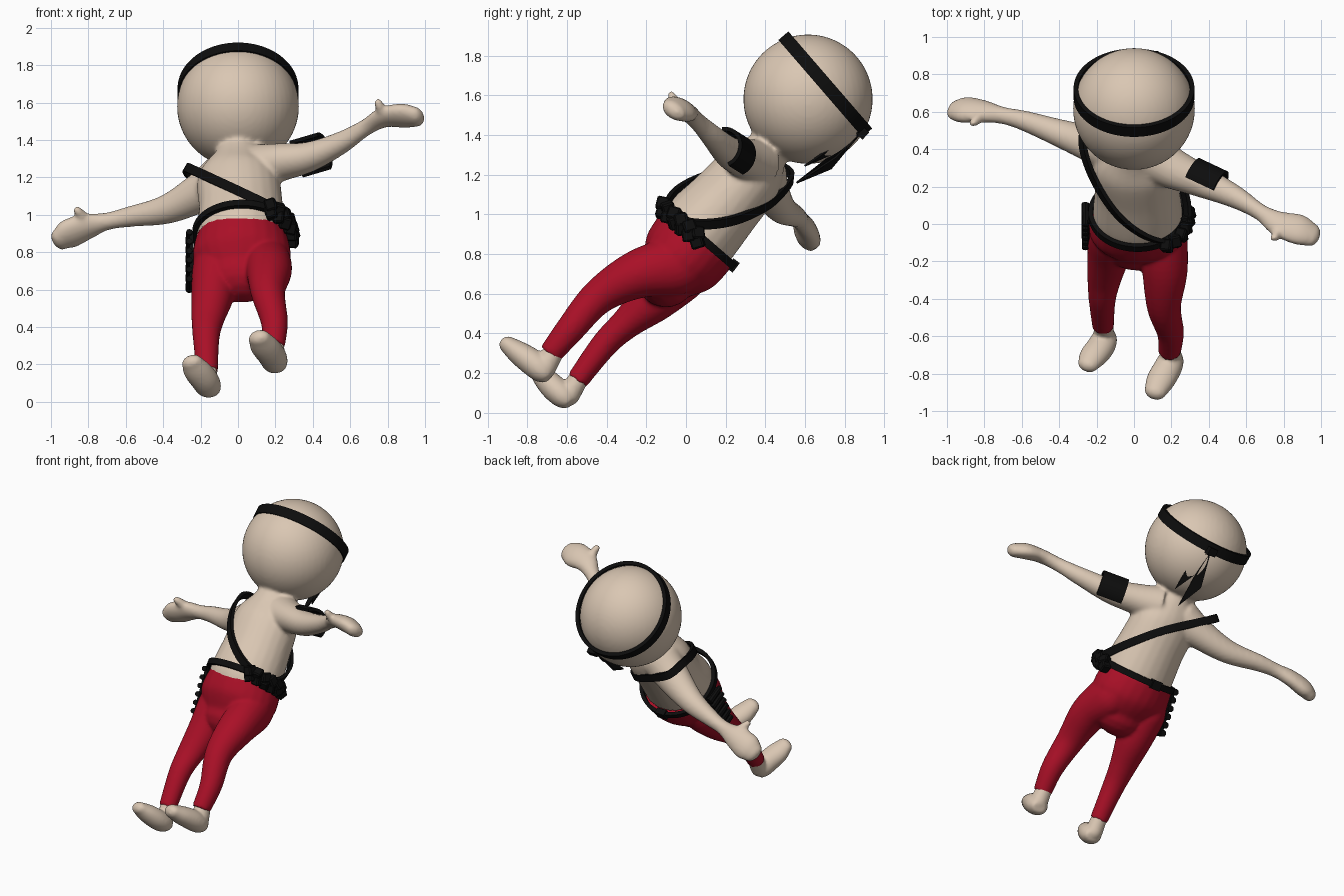
import bpy, bmesh, math, random
from mathutils import Vector, Matrix, Euler

if "Cube" in bpy.data.objects:
    bpy.data.objects.remove(bpy.data.objects["Cube"])
random.seed(4)


def material(name, rgb):
    m = bpy.data.materials.new(name)
    m.use_nodes = True
    m.diffuse_color = (*rgb, 1)
    m.node_tree.nodes["Principled BSDF"].inputs["Base Color"].default_value = (*rgb, 1)
    return m


SKIN = material("skin", (0.70, 0.57, 0.45))
RED = material("red_cloth", (0.40, 0.005, 0.02))
BLACK = material("black_cloth", (0.004, 0.004, 0.004))


def finish(bm, name, mat, voxel=0, smooth=False):
    bmesh.ops.recalc_face_normals(bm, faces=bm.faces)
    mesh = bpy.data.meshes.new(name)
    bm.to_mesh(mesh)
    bm.free()
    mesh.materials.append(mat)
    for p in mesh.polygons:
        p.use_smooth = smooth
    ob = bpy.data.objects.new(name, mesh)
    bpy.context.collection.objects.link(ob)
    if voxel:
        # fuse overlapping volumes into one soft skin
        r = ob.modifiers.new("fuse", "REMESH")
        r.mode, r.voxel_size, r.use_smooth_shade = "VOXEL", voxel, True
        s = ob.modifiers.new("soften", "SMOOTH")
        s.factor, s.iterations = 0.5, 7
    return ob


def spline(pts, closed=False, steps=6):
    """Smooth path through points of any dimension."""
    n, out = len(pts), []
    get = lambda i: pts[i % n] if closed else pts[max(0, min(n - 1, i))]
    for i in range(n if closed else n - 1):
        for k in range(steps):
            t = k / steps
            out.append([0.5 * (2 * b + (c - a) * t + (2 * a - 5 * b + 4 * c - d) * t * t
                               + (3 * b - a - 3 * c + d) * t ** 3)
                        for a, b, c, d in zip(get(i - 1), get(i), get(i + 1), get(i + 2))])
    return out if closed else out + [list(pts[-1])]


def skin_rings(bm, rings, closed):
    n = len(rings[0])
    loops = list(zip(rings, rings[1:] + rings[:1])) if closed else list(zip(rings, rings[1:]))
    for r, s in loops:
        for j in range(n):
            bm.faces.new((r[j], r[(j + 1) % n], s[(j + 1) % n], s[j]))
    if not closed:
        bm.faces.new(rings[0])
        bm.faces.new(rings[-1])


def limb(bm, pts, side=(1, 0, 0), round_end=True, sides=24):
    """Elliptical tube through (x, y, z, half width, half depth)."""
    path = spline(pts)
    pos = [Vector(p[:3]) for p in path]
    last = len(path) - 1
    frames = [(pos[i], (pos[min(i + 1, last)] - pos[max(i - 1, 0)]).normalized(), p[3], p[4])
              for i, p in enumerate(path)]
    if round_end:
        c, t, a, b = frames[-1]
        for k in range(1, 5):
            g = math.radians(k * 20)
            frames.append((c + t * min(a, b) * math.sin(g), t, a * math.cos(g), b * math.cos(g)))
    rings = []
    for c, t, a, b in frames:
        u = Vector(side)
        u = (u - t * u.dot(t)).normalized()
        v = t.cross(u)
        rings.append([bm.verts.new(c + u * a * math.cos(g) + v * b * math.sin(g))
                      for g in (math.tau * j / sides for j in range(sides))])
    skin_rings(bm, rings, False)


def band(bm, pts, width, thick, axis=None):
    """Flat strap; a closed loop unless an axis for an open arc is given."""
    closed = axis is None
    path = [Vector(p) for p in spline(pts, closed)]
    n = len(path)
    if closed:
        mid = sum(path, Vector()) / n
        axis = sum(((p - mid).cross(q - mid) for p, q in zip(path, path[1:] + path[:1])), Vector())
    axis = axis.normalized()
    rings = []
    for i, p in enumerate(path):
        nxt = path[(i + 1) % n] if closed else path[min(i + 1, n - 1)]
        prv = path[i - 1] if closed else path[max(i - 1, 0)]
        out = (nxt - prv).cross(axis).normalized()
        rings.append([bm.verts.new(p + axis * width / 2 * a + out * thick / 2 * b)
                      for a, b in ((-1, -1), (1, -1), (1, 1), (-1, 1))])
    skin_rings(bm, rings, closed)


def circle(c, u, v, start=0, end=360, n=16):
    return [c + u * math.cos(g) + v * math.sin(g)
            for g in (math.radians(start + (end - start) * i / n) for i in range(n))]


def box(bm, loc, rot, size):
    bmesh.ops.create_cube(bm, size=1, matrix=Matrix.LocRotScale(Vector(loc), Euler(rot), Vector(size)))


# Body: head, torso, arms and thumbs fused together
HEAD, HEAD_R = Vector((0, 0.615, 1.58)), 0.326
bm = bmesh.new()
bmesh.ops.create_uvsphere(bm, u_segments=48, v_segments=32, radius=HEAD_R,
                          matrix=Matrix.Translation(HEAD))
limb(bm, [(.02, .03, .86, .22, .2), (.02, .055, .9, .24, .215), (.015, .19, 1.05, .225, .195),
          (0, .32, 1.2, .215, .175), (0, .4, 1.31, .13, .12), (0, .46, 1.38, .1, .1)])
limb(bm, [(.08, .36, 1.25, .13, .13), (.22, .29, 1.28, .11, .1), (.38, .22, 1.31, .085, .08),
          (.55, .14, 1.385, .06, .06), (.68, .06, 1.465, .045, .045), (.78, 0, 1.52, .075, .045),
          (.88, -.03, 1.53, .09, .052), (.95, -.06, 1.525, .07, .045)], (0, .85, -.5))
limb(bm, [(-.08, .38, 1.2, .13, .13), (-.2, .42, 1.12, .11, .1), (-.38, .48, 1.03, .08, .075),
          (-.58, .55, .99, .055, .055), (-.7, .58, .965, .048, .045), (-.8, .6, .94, .075, .05),
          (-.9, .61, .9, .09, .055), (-.95, .61, .87, .07, .045)], (0, .55, -.8))
limb(bm, [(.78, 0, 1.51, .035, .035), (.765, -.05, 1.56, .03, .03), (.75, -.075, 1.6, .022, .022)])
limb(bm, [(-.8, .59, .95, .035, .035), (-.84, .56, 1, .03, .03), (-.86, .54, 1.025, .022, .022)])
finish(bm, "body", SKIN, 0.012, True)

# Feet
bm = bmesh.new()
limb(bm, [(.19, -.66, .32, .052, .052), (.2, -.71, .23, .058, .058)])
limb(bm, [(.21, -.69, .175, .045, .035), (.2, -.72, .205, .068, .06), (.18, -.77, .25, .076, .068),
          (.14, -.84, .3, .076, .06), (.115, -.895, .34, .06, .045)])
limb(bm, [(-.165, -.53, .19, .05, .05), (-.16, -.59, .09, .056, .056)])
limb(bm, [(-.145, -.58, .045, .045, .035), (-.155, -.61, .075, .068, .06), (-.18, -.66, .12, .076, .066),
          (-.22, -.71, .17, .074, .058), (-.245, -.75, .21, .058, .042)])
finish(bm, "feet", SKIN, 0.01, True)

# Trousers: hips and two legs fused together
bm = bmesh.new()
limb(bm, [(.02, .055, .875, .245, .225), (.02, -.03, .765, .262, .212), (.02, -.1, .68, .2, .15)])
limb(bm, [(.15, .03, .76, .11, .13), (.155, -.06, .74, .128, .15), (.165, -.25, .695, .122, .122),
          (.16, -.44, .585, .092, .09), (.195, -.58, .425, .072, .074), (.19, -.685, .295, .06, .06)],
     round_end=False)
limb(bm, [(-.11, .03, .76, .11, .13), (-.12, -.04, .7, .128, .15), (-.135, -.16, .575, .115, .12),
          (-.16, -.3, .45, .09, .08), (-.17, -.41, .345, .072, .068), (-.165, -.55, .16, .058, .056)],
     round_end=False)
finish(bm, "trousers", RED, 0.011, True)

# Headband with two hanging tails
tilt = Vector((0, .757, .654))
across = Vector((0, .654, -.757))
bm = bmesh.new()
band(bm, circle(HEAD + tilt * .115, Vector((.311, 0, 0)), across * .311), .066, .024)
box(bm, (.1, .885, 1.415), (.8, 0, 0), (.06, .05, .06))
finish(bm, "headband", BLACK)
for i, (mid, tip) in enumerate((((.14, .765, 1.335), (.16, .6, 1.24)), ((.09, .745, 1.255), (.1, .56, 1.155)))):
    bm = bmesh.new()
    wide = Vector((.035, .012, .028))
    kite = [Vector((.1, .885, 1.41)), Vector(mid) + wide, Vector(tip), Vector(mid) - wide]
    bm.faces.new([bm.verts.new(p) for p in kite])
    tail = finish(bm, "headband_tail_%d" % (i + 1), BLACK)
    tail.modifiers.new("cloth", "SOLIDIFY").thickness = .01

# Shoulder strap, from the left hip over the right shoulder
bm = bmesh.new()
band(bm, [(-.275, .43, 1.25), (-.22, .25, 1.23), (-.1, .06, 1.175), (.05, -.06, 1.105), (.2, -.09, 1.03),
          (.285, .02, .955), (.25, .22, .965), (.1, .4, 1.04), (-.1, .5, 1.13), (-.24, .53, 1.2)], .05, .022)
finish(bm, "shoulder_strap", BLACK)

# Belt with a back buckle
waist, wx, wy = Vector((.02, .055, .9)), Vector((.252, 0, 0)), Vector((0, .182, -.158))
bm = bmesh.new()
band(bm, circle(waist, wx, wy), .04, .024)
box(bm, waist + wy, (-.65, 0, 0), (.07, .04, .06))
finish(bm, "belt", BLACK)

# Pouch cluster on the left hip
bm = bmesh.new()
for p in circle(waist, wx * 1.08, wy * 1.08, -55, 15, 6):
    for drop in (-.012, .03):
        jitter = [random.uniform(-.4, .4) for _ in range(3)]
        box(bm, p + Vector((0, -.01, -drop)), jitter, (.06, .065, .065))
bmesh.ops.bevel(bm, geom=bm.edges[:], offset=.008, segments=1, affect="EDGES")
finish(bm, "hip_pouches", BLACK)

# Cartridge strip along the right thigh
bm = bmesh.new()
lean = -.47
box(bm, (-.248, -.01, .755), (lean, 0, 0), (.022, .11, .3))
for i in range(6):
    k = i / 5
    spot = Vector((-.26, .05 - .125 * k, .88 - .25 * k))
    bmesh.ops.create_cone(bm, cap_ends=True, segments=8, radius1=.022, radius2=.017, depth=.13,
                          matrix=Matrix.LocRotScale(spot, Euler((lean + math.pi / 2, 0, 0)), None))
finish(bm, "cartridge_strip", BLACK)

# Arm guard wrapped round the back of the left upper arm
bm = bmesh.new()
axis = Vector((.85, -.4, .25)).normalized()
back = Vector((.4, .85, 0)).normalized()
up = axis.cross(back)
band(bm, circle(Vector((.38, .22, 1.315)), back * .097, up * .097, -65, 115, 12), .17, .02, axis)
finish(bm, "arm_guard", BLACK)
